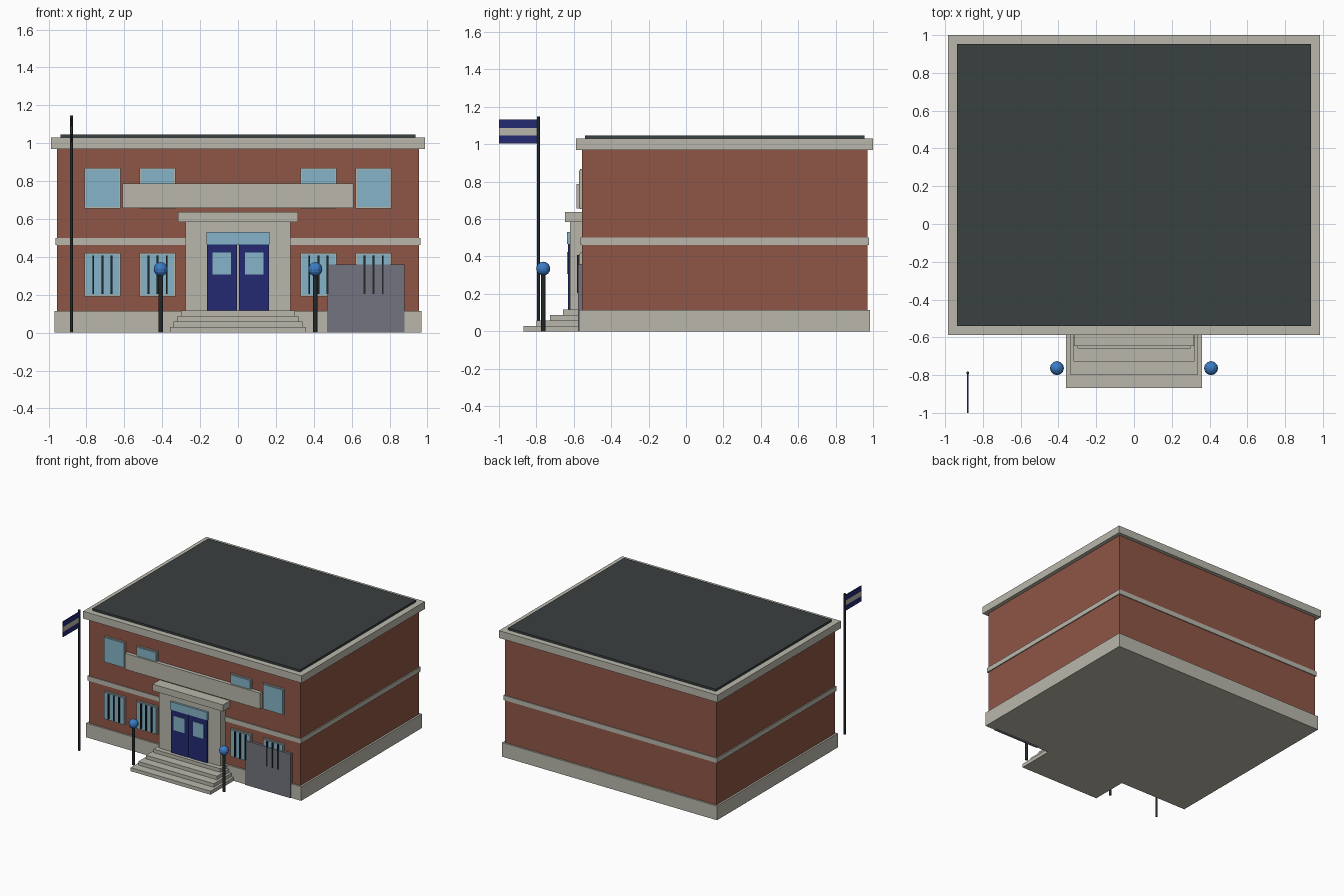
import bpy
import bmesh
from mathutils import Vector

if "Cube" in bpy.data.objects:
    bpy.data.objects.remove(bpy.data.objects["Cube"], do_unlink=True)


def material(name, r, g, b):
    m = bpy.data.materials.new(name)
    m.use_nodes = True
    m.diffuse_color = (r, g, b, 1)
    m.node_tree.nodes["Principled BSDF"].inputs["Base Color"].default_value = (r, g, b, 1)
    return m


BRICK = material("red brick", .275, .093, .061)
STONE = material("pale stone", .49, .478, .41)
ROOF = material("dark roofing", .041, .05, .05)
GLASS = material("window glass", .24, .455, .578)
NAVY = material("navy paint", .017, .023, .171)
GREY = material("grey panel", .171, .174, .209)
IRON = material("black iron", .017, .021, .021)
GLOBE = material("blue globe", .045, .205, .578)


def finish(name, bm, mat):
    mesh = bpy.data.meshes.new(name)
    bm.to_mesh(mesh)
    bm.free()
    mesh.materials.append(mat)
    obj = bpy.data.objects.new(name, mesh)
    bpy.context.collection.objects.link(obj)
    return obj


def box(name, mat, x, y, z):
    """Box from (low, high) pairs along each axis."""
    bm = bmesh.new()
    bmesh.ops.create_cube(bm, size=1)
    for v in bm.verts:
        v.co = Vector([(a + b) / 2 + c * (b - a) for c, (a, b) in zip(v.co, (x, y, z))])
    return finish(name, bm, mat)


def pole(name, mat, x, y, z, radius, sides=12):
    bm = bmesh.new()
    bmesh.ops.create_cone(bm, cap_ends=True, segments=sides,
                          radius1=radius, radius2=radius, depth=z[1] - z[0])
    bmesh.ops.translate(bm, vec=(x, y, sum(z) / 2), verts=bm.verts)
    return finish(name, bm, mat)


# Main block: stacked slabs sharing one centre
CY = 0.207


def slab(name, mat, hx, hy, z):
    return box(name, mat, (-hx, hx), (CY - hy, CY + hy), z)


slab("brick_walls", BRICK, .955, .764, (.02, 1.0))
slab("plinth", STONE, .97, .778, (0, .115))
slab("string_course", STONE, .963, .771, (.462, .5))
slab("cornice", STONE, .986, .794, (.97, 1.03))
slab("roof_deck", ROOF, .937, .747, (1.02, 1.047))
WALL = CY - .764

# Windows, with bars on the ground floor
for side, sx in (("right", -1), ("left", 1)):
    for place, cx in (("outer", .716), ("inner", .424)):
        for floor, z0, z1 in (("lower", .19, .42), ("upper", .655, .868)):
            name = f"{side}_{place}_{floor}"
            c, hw = sx * cx, .095
            box(name + "_frame", STONE, (c - hw, c + hw), (WALL - .009, WALL + .01), (z0, z1))
            hw -= .008
            box(name + "_glass", GLASS, (c - hw, c + hw), (WALL - .016, WALL + .01),
                (z0 + .008, z1 - .008))
            if floor == "lower":
                for i in (-1, 0, 1):
                    b = c + i * .048
                    box(f"{name}_bar_{i + 2}", IRON, (b - .005, b + .005),
                        (WALL - .027, WALL - .012), (.205, .408))

# Long blank board over the entrance, and the panel beside it
box("facade_board", STONE, (-.61, .61), (WALL - .029, WALL + .01), (.657, .787))
box("grey_panel", GREY, (.47, .88), (WALL - .021, WALL + .01), (0, .36))

# Entrance portal
box("portal", STONE, (-.278, .278), (-.62, WALL + .01), (.1, .59))
box("portal_lintel", STONE, (-.318, .318), (-.647, WALL + .01), (.583, .637))
box("transom_window", GLASS, (-.167, .167), (-.636, -.61), (.466, .531))
for side, sx in (("right", -1), ("left", 1)):
    def span(a, b):
        return tuple(sorted((sx * a, sx * b)))
    box(side + "_door", NAVY, span(.006, .163), (-.632, -.61), (.115, .466))
    box(side + "_door_glass", GLASS, span(.038, .134), (-.637, -.62), (.307, .424))

# Steps
for i in range(4):
    hx = .36 - .02 * i
    box(f"step_{i + 1}", STONE, (-hx, hx), (-.868 + .07 * i, WALL),
        (.029 * i, .029 * (i + 1)))

# Globe lamps
for side, x in (("right", -.408), ("left", .408)):
    pole(side + "_lamp_post", IRON, x, -.763, (0, .315), .011)
    bm = bmesh.new()
    bmesh.ops.create_uvsphere(bm, u_segments=12, v_segments=8, radius=.037)
    bmesh.ops.translate(bm, vec=(x, -.763, .335), verts=bm.verts)
    finish(side + "_lamp_globe", bm, GLOBE)

# Flagpole and striped flag
pole("flagpole", IRON, -.88, -.789, (0, 1.147), .008)
for name, mat, z in (("flag_lower_stripe", NAVY, (1.005, 1.048)),
                     ("flag_middle_stripe", STONE, (1.048, 1.088)),
                     ("flag_upper_stripe", NAVY, (1.088, 1.132))):
    box(name, mat, (-.883, -.877), (-1.0, -.789), z)
